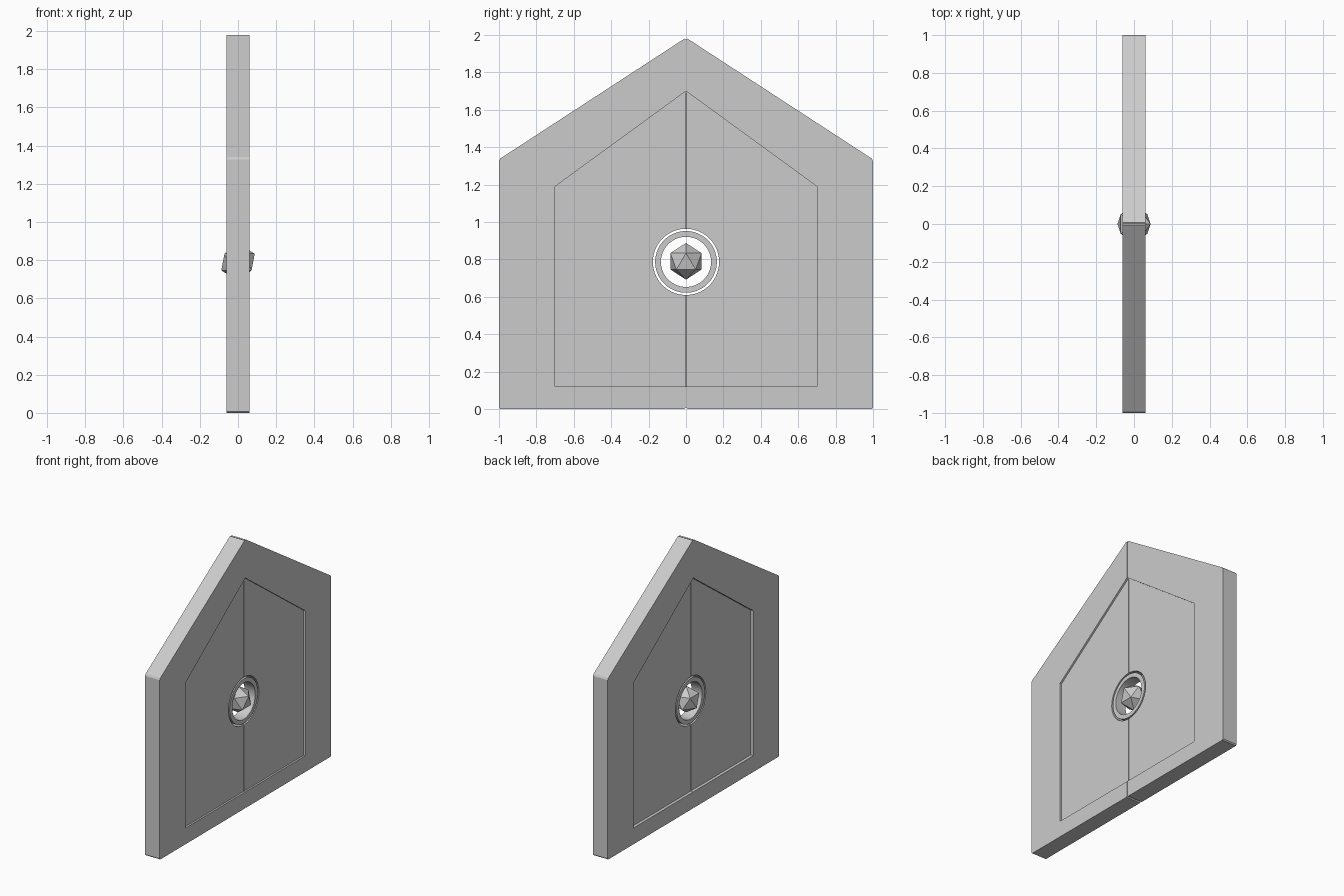
import bpy, bmesh, math

if "Cube" in bpy.data.objects:
    bpy.data.objects.remove(bpy.data.objects["Cube"])

HUB_Z = 0.787


def prism(name, pts, x0, x1, bevel=0.0):
    """Extrude a (y, z) profile along x."""
    bm = bmesh.new()
    face = bm.faces.new([bm.verts.new((x0, y, z)) for y, z in pts])
    ext = bmesh.ops.extrude_face_region(bm, geom=[face])
    verts = [g for g in ext["geom"] if isinstance(g, bmesh.types.BMVert)]
    bmesh.ops.translate(bm, vec=(x1 - x0, 0, 0), verts=verts)
    if bevel:
        edges = [e for e in bm.edges
                 if abs(e.verts[0].co.x - e.verts[1].co.x) > 1e-4]
        bmesh.ops.bevel(bm, geom=edges, offset=bevel, segments=1,
                        affect='EDGES', profile=0.5)
    bmesh.ops.recalc_face_normals(bm, faces=bm.faces)
    me = bpy.data.meshes.new(name)
    bm.to_mesh(me)
    bm.free()
    ob = bpy.data.objects.new(name, me)
    bpy.context.collection.objects.link(ob)
    return ob


def circle(r, n=64):
    return [(r * math.cos((i + 0.5) * math.tau / n),
             HUB_Z + r * math.sin((i + 0.5) * math.tau / n)) for i in range(n)]


def cut(ob, cutter):
    """Subtract a cutter and remove it."""
    mod = ob.modifiers.new("cut", 'BOOLEAN')
    mod.operation = 'DIFFERENCE'
    mod.solver = 'EXACT'
    mod.object = cutter
    select(ob)
    bpy.ops.object.modifier_apply(modifier=mod.name)
    bpy.data.objects.remove(cutter)


def select(ob):
    bpy.ops.object.select_all(action='DESELECT')
    ob.select_set(True)
    bpy.context.view_layer.objects.active = ob


# Door leaves: one half with recessed panels, mirrored across the centre seam
leaf = prism("door_leaves", [(0.001, 0), (1, 0), (1, 1.335), (0.001, 1.985)],
             -0.06, 0.06, bevel=0.008)
panel = [(-0.1, 0.12), (0.7, 0.12), (0.7, 1.19), (0, 1.7), (-0.1, 1.7)]
seam = [(-0.1, 0.122), (0.004, 0.122), (0.004, 1.69), (-0.1, 1.69)]
cut(leaf, prism("front_recess", panel, 0.047, 0.1))
cut(leaf, prism("back_recess", panel, -0.1, -0.038))
cut(leaf, prism("front_seam", seam, 0.032, 0.1))
cut(leaf, prism("back_seam", seam, -0.1, -0.023))
cut(leaf, prism("hub_hole", circle(0.177), -0.2, 0.2))
mirror = leaf.modifiers.new("mirror", 'MIRROR')
mirror.use_axis = (False, True, False)
mirror.use_mirror_merge = False
select(leaf)
bpy.ops.object.modifier_apply(modifier=mirror.name)
bpy.ops.object.shade_smooth_by_angle(angle=math.radians(25))

# Lock ring floating in the hole
ring = prism("lock_ring", circle(0.165), -0.038, 0.047)
cut(ring, prism("ring_hole", circle(0.134), -0.2, 0.2))
select(ring)
bpy.ops.object.shade_smooth_by_angle(angle=math.radians(25))

# Faceted gem in the middle
bpy.ops.mesh.primitive_ico_sphere_add(subdivisions=1, radius=0.098,
                                      location=(0, 0, HUB_Z + 0.003))
bpy.context.object.name = "lock_gem"
